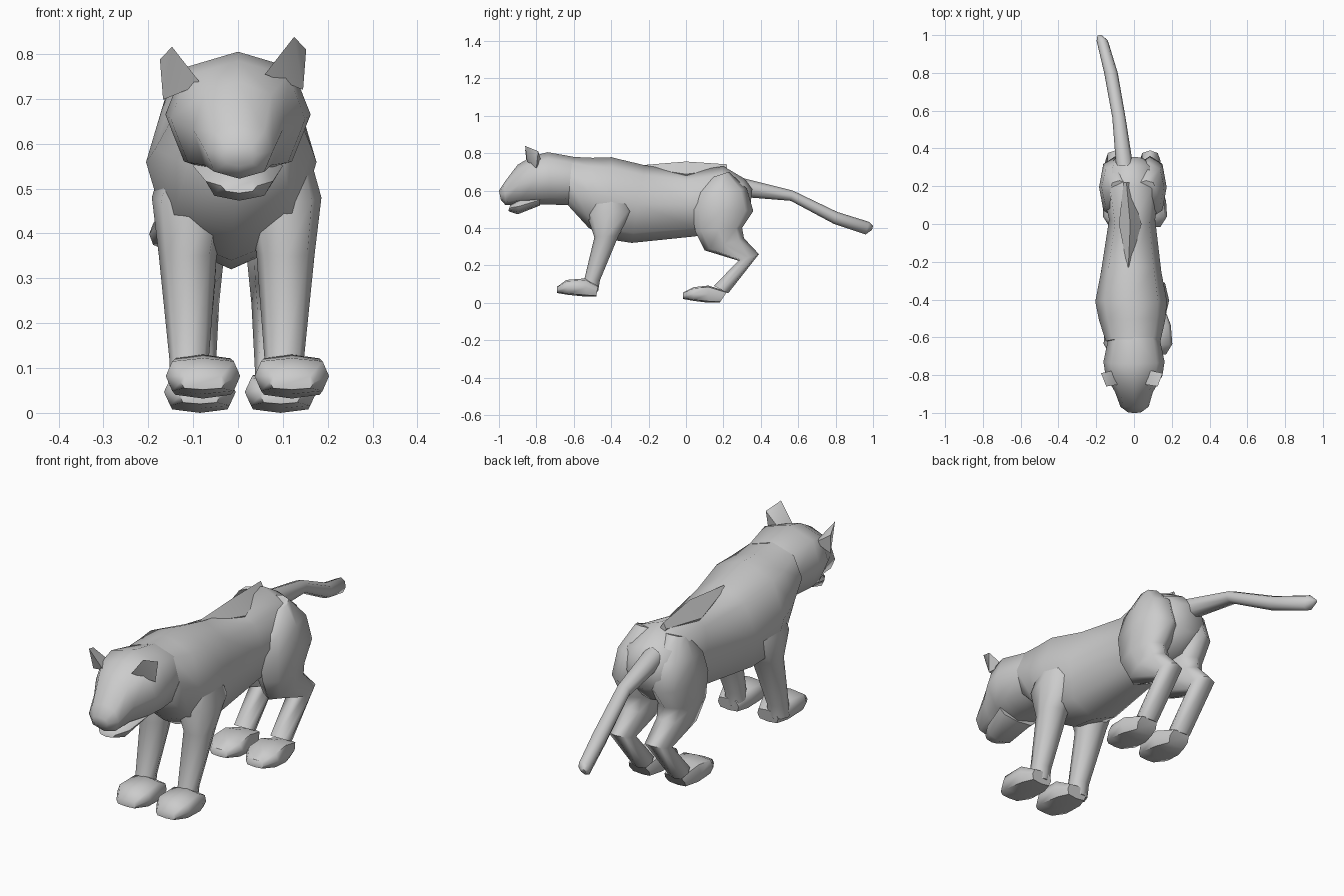
import bpy, bmesh, math


def finish(name, bm):
    bmesh.ops.recalc_face_normals(bm, faces=bm.faces)
    me = bpy.data.meshes.new(name)
    bm.to_mesh(me)
    bm.free()
    ob = bpy.data.objects.new(name, me)
    bpy.context.collection.objects.link(ob)
    return ob


def loft(name, rings, sides=8, p=0.85):
    """Each ring: (y, z) of one end, (y, z) of the other end, centre x, half width."""
    bm = bmesh.new()
    loops = []
    for ay, az, by, bz, cx, hw in rings:
        loop = []
        for i in range(sides):
            t = 2 * math.pi * i / sides
            c, s = math.cos(t), math.sin(t)
            u = math.copysign(abs(c) ** p, c) / 2
            w = math.copysign(abs(s) ** p, s)
            loop.append(bm.verts.new((cx + hw * w,
                                      (ay + by) / 2 + (by - ay) * u,
                                      (az + bz) / 2 + (bz - az) * u)))
        loops.append(loop)
    for a, b in zip(loops, loops[1:]):
        for i in range(sides):
            j = (i + 1) % sides
            bm.faces.new((a[i], a[j], b[j], b[i]))
    bm.faces.new(loops[0])
    bm.faces.new(loops[-1])
    return finish(name, bm)


# torso
loft("torso", [
    (-0.63, 0.52, -0.61, 0.78, -0.005, 0.145),
    (-0.52, 0.40, -0.50, 0.775, -0.01, 0.175),
    (-0.42, 0.34, -0.40, 0.778, -0.015, 0.19),
    (-0.29, 0.32, -0.22, 0.735, -0.015, 0.16),
    (0.05, 0.355, 0.00, 0.70, -0.01, 0.122),
    (0.13, 0.38, 0.20, 0.73, -0.015, 0.15),
    (0.27, 0.40, 0.31, 0.665, -0.015, 0.13),
    (0.34, 0.48, 0.355, 0.61, -0.025, 0.075)])

# raised spine
loft("spine_ridge", [
    (-0.23, 0.71, -0.23, 0.736, -0.03, 0.005),
    (0.00, 0.62, 0.00, 0.755, -0.02, 0.06),
    (0.22, 0.69, 0.22, 0.74, -0.04, 0.015)], 4, 1)

# head and lower jaw
loft("head", [
    (-0.60, 0.52, -0.60, 0.78, 0, 0.135),
    (-0.72, 0.525, -0.74, 0.805, 0, 0.162),
    (-0.79, 0.525, -0.82, 0.785, 0, 0.15),
    (-0.88, 0.525, -0.90, 0.738, 0, 0.10),
    (-0.965, 0.522, -0.97, 0.645, 0.003, 0.075),
    (-0.99, 0.55, -1.0, 0.60, 0.003, 0.038)])
loft("jaw", [
    (-0.78, 0.52, -0.78, 0.58, 0, 0.10),
    (-0.90, 0.473, -0.88, 0.56, 0.003, 0.075),
    (-0.95, 0.49, -0.94, 0.522, 0.003, 0.04)])

# ears
for side, s in (("left", -1), ("right", 1)):
    bm = bmesh.new()
    for x, y, z in ((0.06, -0.85, 0.755), (0.145, -0.80, 0.72), (0.125, -0.86, 0.838),
                    (0.152, -0.79, 0.81), (0.085, -0.775, 0.765)):
        # the left ear leans further out
        if s < 0:
            x, z = x + 0.022, z - 0.022
        bm.verts.new((s * x, y, z))
    bmesh.ops.convex_hull(bm, input=bm.verts)
    finish("ear_" + side, bm)

# legs and paws
for side, s, fx, hx in (("left", -1, -0.012, -0.012), ("right", 1, 0.006, 0.0)):
    loft("front_leg_" + side, [
        (-0.46, 0.64, -0.34, 0.64, s * 0.085 + fx, 0.05),
        (-0.53, 0.47, -0.28, 0.49, s * 0.095 + fx, 0.085),
        (-0.49, 0.35, -0.36, 0.36, s * 0.10 + fx, 0.065),
        (-0.545, 0.12, -0.46, 0.12, s * 0.097 + fx, 0.044),
        (-0.56, 0.06, -0.47, 0.06, s * 0.097 + fx, 0.044)])
    px = 0.12 if s > 0 else -0.078
    loft("front_paw_" + side, [
        (-0.48, 0.033, -0.47, 0.09, px, 0.052),
        (-0.53, 0.032, -0.54, 0.13, px, 0.075),
        (-0.63, 0.042, -0.64, 0.122, px, 0.083),
        (-0.69, 0.052, -0.69, 0.085, px, 0.05)], 8, 0.55)

    loft("hind_leg_" + side, [
        (0.14, 0.67, 0.23, 0.70, s * 0.065 + hx, 0.05),
        (0.06, 0.59, 0.325, 0.61, s * 0.075 + hx, 0.085),
        (0.03, 0.50, 0.36, 0.49, s * 0.085 + hx, 0.088),
        (0.05, 0.38, 0.30, 0.40, s * 0.09 + hx, 0.075),
        (0.10, 0.28, 0.31, 0.345, s * 0.085 + hx, 0.062),
        (0.28, 0.225, 0.39, 0.26, s * 0.085 + hx, 0.055),
        (0.15, 0.09, 0.225, 0.05, s * 0.085 + hx, 0.046)])
    px = 0.095 if s > 0 else -0.085
    loft("hind_paw_" + side, [
        (0.18, 0.0, 0.22, 0.06, px, 0.05),
        (0.12, 0.0, 0.12, 0.092, px, 0.075),
        (0.04, 0.01, 0.04, 0.083, px, 0.08),
        (-0.015, 0.02, -0.015, 0.055, px, 0.045)], 8, 0.55)

# tail
loft("tail", [
    (0.31, 0.565, 0.31, 0.665, -0.05, 0.045),
    (0.56, 0.545, 0.57, 0.60, -0.08, 0.035),
    (0.79, 0.422, 0.81, 0.485, -0.122, 0.036),
    (0.96, 0.365, 0.98, 0.432, -0.168, 0.03),
    (0.995, 0.39, 1.0, 0.41, -0.18, 0.013)], 8, 1)

# soft shading with sharp creases kept
for ob in bpy.context.collection.objects:
    ob.select_set(True)
    bpy.context.view_layer.objects.active = ob
bpy.ops.object.shade_smooth_by_angle(angle=math.radians(58))
